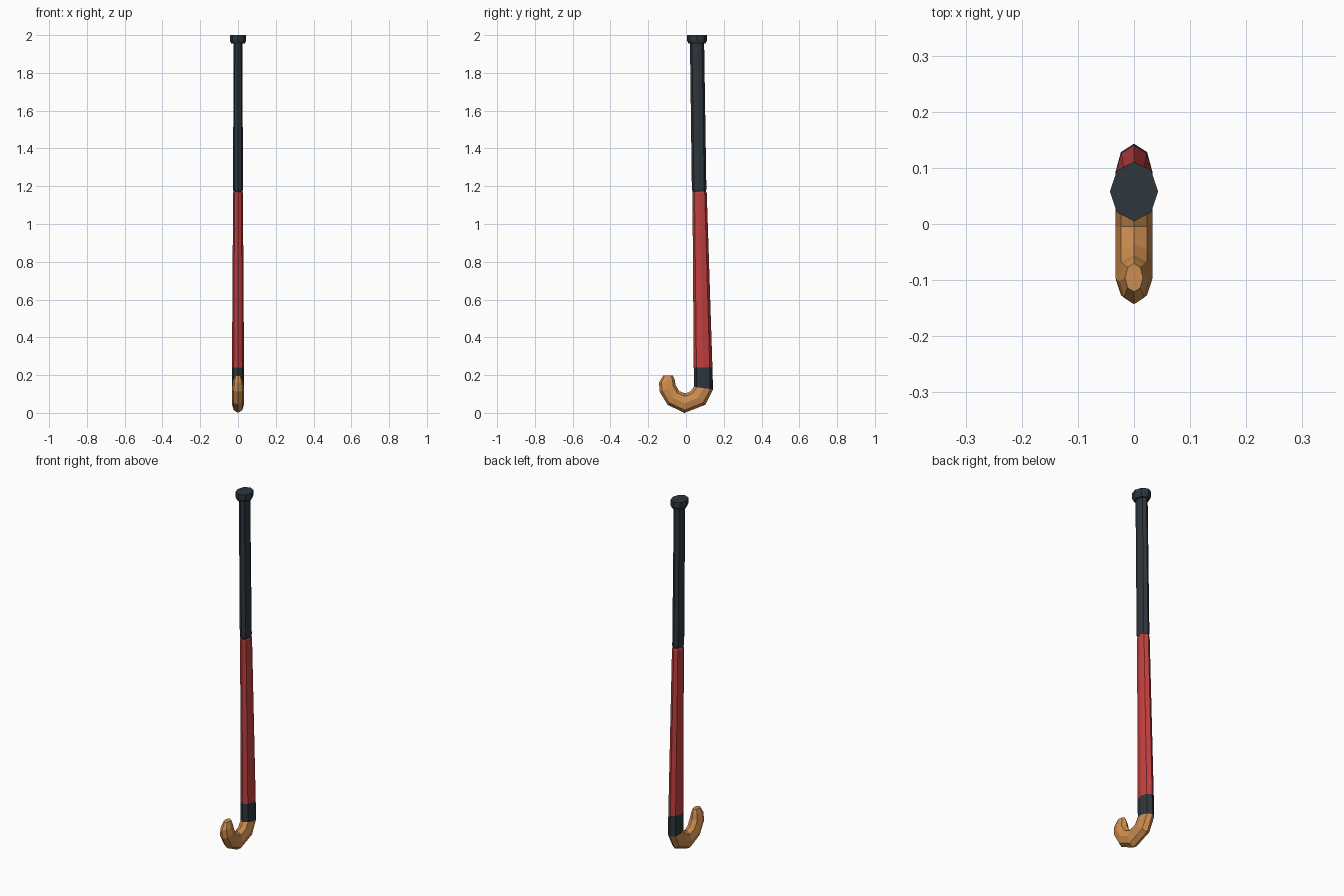
import bpy, bmesh, math
from mathutils import Vector

if "Cube" in bpy.data.objects:
    bpy.data.objects.remove(bpy.data.objects["Cube"])


def material(name, color):
    m = bpy.data.materials.new(name)
    m.diffuse_color = (*color, 1)
    m.use_nodes = True
    m.node_tree.nodes["Principled BSDF"].inputs["Base Color"].default_value = m.diffuse_color
    return m


black = material("charcoal rubber", (0.026, 0.037, 0.047))
red = material("red paint", (0.53, 0.050, 0.050))
wood = material("warm wood", (0.62, 0.27, 0.080))


def loft(name, rings, mat, sides=8):
    """Each ring: back (y, z), front (y, z), half width in x."""
    bm = bmesh.new()
    loops = []
    for back, front, rx in rings:
        a, b = Vector((0, *back)), Vector((0, *front))
        mid, arm = (a + b) / 2, (a - b) / 2
        loops.append([bm.verts.new(mid + arm * math.cos(t) + Vector((rx * math.sin(t), 0, 0)))
                      for t in (2 * math.pi * i / sides for i in range(sides))])
    for l0, l1 in zip(loops, loops[1:]):
        for i in range(sides):
            j = (i + 1) % sides
            bm.faces.new((l0[i], l0[j], l1[j], l1[i]))
    bm.faces.new(loops[0])
    bm.faces.new(loops[-1])
    bmesh.ops.recalc_face_normals(bm, faces=bm.faces)
    me = bpy.data.meshes.new(name)
    bm.to_mesh(me)
    bm.free()
    me.materials.append(mat)
    ob = bpy.data.objects.new(name, me)
    bpy.context.collection.objects.link(ob)
    return ob


def level(z, y_front, y_back, rx):
    return (y_back, z), (y_front, z), rx


# End knob on top of the handle
loft("end_knob", [level(1.955, 0.014, 0.103, 0.036),
                  level(1.972, 0.005, 0.111, 0.043),
                  level(2.0, 0.005, 0.111, 0.043)], black)

# Wrapped grip, with a small taper at its lower edge
loft("grip", [level(1.165, 0.038, 0.102, 0.022),
              level(1.182, 0.031, 0.108, 0.026),
              level(1.96, 0.021, 0.096, 0.024)], black)

# Painted shaft
loft("shaft", [level(0.24, 0.041, 0.140, 0.032),
               level(1.165, 0.034, 0.110, 0.026),
               level(1.175, 0.038, 0.104, 0.022)], red)

# Dark band above the head
band_bottom = ((0.143, 0.124), (0.042, 0.138), 0.033)
loft("band", [band_bottom, level(0.24, 0.041, 0.140, 0.032)], black)

# Curved wooden hook
loft("hook_head", [band_bottom,
                   ((0.102, 0.043), (0.024, 0.114), 0.033),
                   ((-0.008, 0.0), (-0.004, 0.103), 0.033),
                   ((-0.098, 0.043), (-0.036, 0.115), 0.033),
                   ((-0.139, 0.112), (-0.055, 0.147), 0.033),
                   ((-0.143, 0.160), (-0.060, 0.176), 0.026),
                   ((-0.121, 0.197), (-0.070, 0.198), 0.016)], wood)
